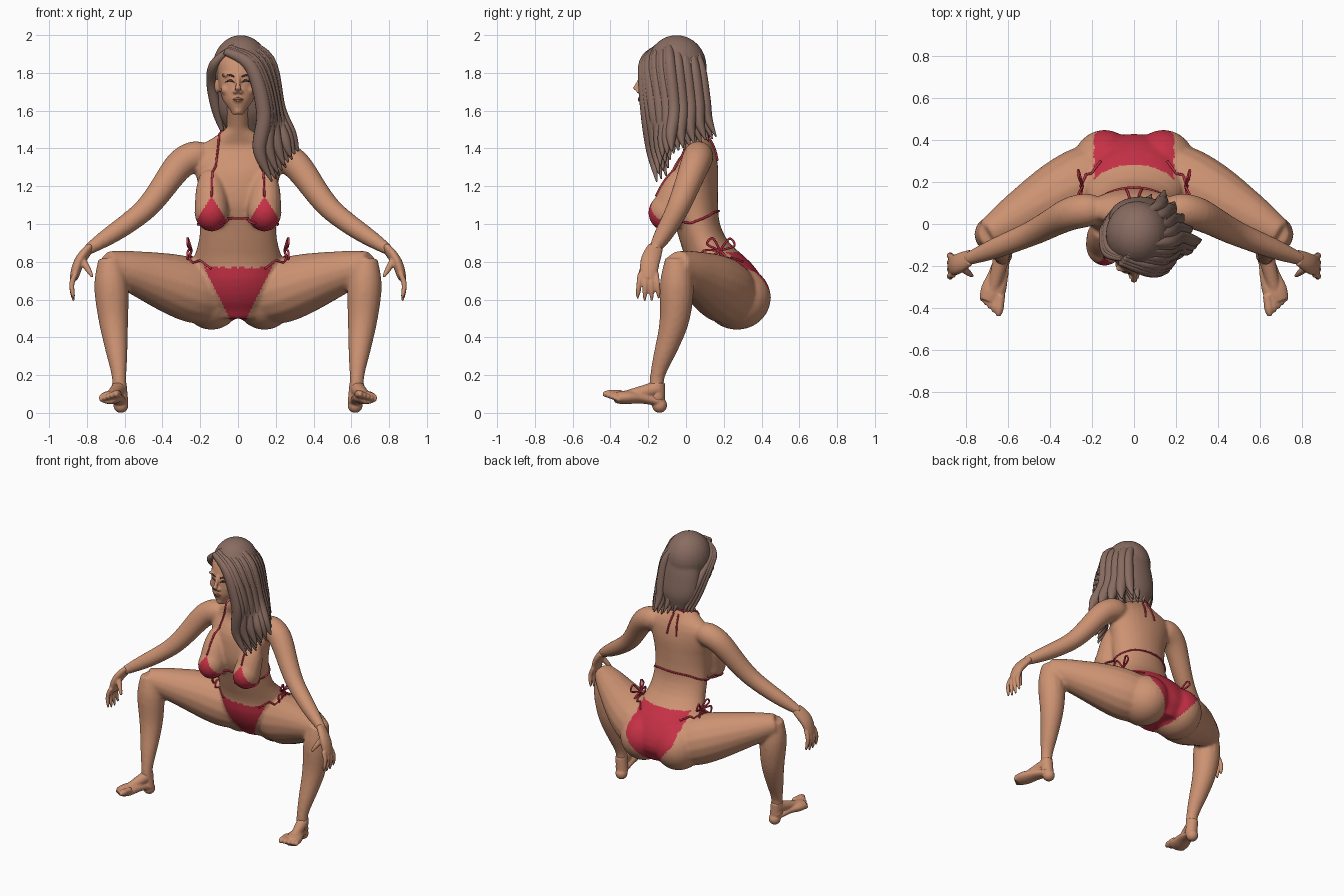
import bpy, bmesh, math
from mathutils import Vector, Matrix
from mathutils.bvhtree import BVHTree

default = bpy.data.objects.get("Cube")
if default:
    bpy.data.objects.remove(default)


def material(name, red, green, blue):
    mat = bpy.data.materials.new(name)
    mat.use_nodes = True
    mat.diffuse_color = (red, green, blue, 1)
    shader = mat.node_tree.nodes["Principled BSDF"]
    shader.inputs["Base Color"].default_value = mat.diffuse_color
    return mat


skin = material("skin", .61, .29, .17)
brown = material("brown hair", .25, .15, .12)
cloth = material("red cloth", .56, .03, .06)
dark = material("dark lash", .07, .04, .03)
lip = material("lip", .42, .15, .1)


def spline(keys, count=24):
    """Evenly sampled smooth curve through vectors or numbers."""
    last = len(keys) - 1
    samples = []
    for step in range(count + 1):
        place = step / count * last
        index = min(int(place), last - 1)
        t = place - index
        a, b, c, d = (keys[min(max(index + near, 0), last)] for near in (-1, 0, 1, 2))
        samples.append((b*2 + (c - a)*t + (a*2 - b*5 + c*4 - d)*t*t
                        + (b*3 - a - c*3 + d)*t*t*t) * .5)
    return samples


def loft(bm, frames, sides):
    """Closed skin over rings given as centre and two half-axis vectors."""
    angles = [math.tau * k / sides for k in range(sides)]
    rings = [[bm.verts.new(centre + across * math.cos(a) + along * math.sin(a)) for a in angles]
             for centre, across, along in frames]
    for low, high in zip(rings, rings[1:]):
        for k in range(sides):
            bm.faces.new((low[k - 1], low[k], high[k], high[k - 1]))
    bm.faces.new(rings[0])
    bm.faces.new(rings[-1])


def tube(bm, points, radii, side=1, flat=1, ref=(0, 0, 1), sides=16):
    """Tube along a path; the radii are spread evenly over its length."""
    path = spline([Vector((x * side, y, z)) for x, y, z in points])
    frames = []
    for index, (centre, radius) in enumerate(zip(path, spline(radii))):
        ahead = path[min(index + 1, len(path) - 1)] - path[max(index - 1, 0)]
        across = ahead.cross(Vector(ref)).normalized()
        along = ahead.normalized().cross(across)
        frames.append((centre, across * radius, along * radius * flat))
    loft(bm, frames, sides)


def stack(bm, bottom, top, centres, widths, depths, x=0):
    """Level oval sections at equal height steps."""
    sections = list(zip(spline(centres), spline(widths), spline(depths)))
    frames = []
    for index, (y, width, depth) in enumerate(sections):
        z = bottom + (top - bottom) * index / (len(sections) - 1)
        frames.append((Vector((x, y, z)), Vector((width, 0, 0)), Vector((0, depth, 0))))
    loft(bm, frames, sides=32)


def ball(bm, centre, radii):
    shape = Matrix.Translation(centre) @ Matrix.Diagonal((*radii, 1))
    bmesh.ops.create_uvsphere(bm, u_segments=24, v_segments=16, radius=1, matrix=shape)


def finish(name, bm, mat, voxel=0, smooth=0):
    """Turn the parts into one object, fused and softened when asked."""
    bmesh.ops.recalc_face_normals(bm, faces=bm.faces[:])
    mesh = bpy.data.meshes.new(name)
    bm.to_mesh(mesh)
    bm.free()
    thing = bpy.data.objects.new(name, mesh)
    bpy.context.collection.objects.link(thing)
    if voxel:
        fuse = thing.modifiers.new("fuse", 'REMESH')
        fuse.mode, fuse.voxel_size = 'VOXEL', voxel
        soften = thing.modifiers.new("soften", 'SMOOTH')
        soften.factor, soften.iterations = .5, smooth
        graph = bpy.context.evaluated_depsgraph_get()
        baked = bpy.data.meshes.new_from_object(thing.evaluated_get(graph))
        thing.modifiers.clear()
        thing.data = baked
    thing.data.materials.append(mat)
    for face in thing.data.polygons:
        face.use_smooth = True
    return thing


# Torso, neck and limbs fused into one body
FRONTAL, SIDEWAYS = (0, 1, 0), (1, 0, 0)
bm = bmesh.new()
stack(bm, .5, 1.5,
      centres=[.25, .24, .21, .17, .1, .06, .04, .04, .05, .07, .03],
      widths=[.15, .24, .25, .24, .21, .2, .2, .21, .23, .22, .07],
      depths=[.13, .19, .2, .17, .13, .12, .13, .13, .12, .08, .07])
tube(bm, [(0, .05, 1.45), (0, -.05, 1.66)], [.06])
for side in (1, -1):
    ball(bm, (side * .14, .27, .61), (.16, .18, .17))
    # bust
    ball(bm, (side * .14, -.1, 1.06), (.09, .1, .1))
    tube(bm, [(.15, -.02, 1.27), (.14, -.09, 1.08)], [.05, .08, .09], side, ref=SIDEWAYS)
    # thigh, shin and arm
    tube(bm, [(.13, .25, .61), (.4, .12, .7), (.7, -.05, .79)], [.15, .17, .15, .11, .07], side)
    tube(bm, [(.68, -.05, .82), (.66, -.06, .5), (.63, -.15, .2), (.63, -.15, .06)],
         [.06, .09, .08, .06, .04, .04, .04], side, ref=FRONTAL)
    tube(bm, [(.16, .07, 1.37), (.3, .05, 1.32), (.5, -.05, 1.07), (.8, -.17, .86)],
         [.06, .08, .08, .07, .06, .05, .03], side)
body = finish("body", bm, skin, voxel=.01, smooth=10)

# Swimsuit panels follow the body surface
body.data.materials.append(cloth)
for face in body.data.polygons:
    x, y, z = abs(face.center.x), face.center.y, face.center.z
    normal = face.normal
    rise = max(0, z - .47)
    cup = y < -.1 and x < .25 and z > .95 and abs(x - .14) < min(.08, .6 * (1.15 - z))
    front = normal.y < .15 and z < .77 and y < .32 and x < .03 + .5 * rise
    back = normal.y > .1 and y > .2 and z < .85 and x < .03 + .16 * min(1, rise * 5)
    crotch = normal.z < -.4 and z < .56 and x < .03
    if cup or front or back or crotch:
        face.material_index = 1

# Thin cords laid on the body
surface = BVHTree.FromPolygons([v.co for v in body.data.vertices],
                               [face.vertices[:] for face in body.data.polygons])


def cord(bm, points, side):
    path = []
    for point in spline([Vector(p) for p in points]):
        point.x *= side
        hit, normal, _, _ = surface.find_nearest(point)
        path.append(hit + normal * .003)
    tube(bm, path, [.006], ref=(.3, .2, .9), sides=6)


bm = bmesh.new()
for side in (1, -1):
    # halter, loose ends, chest band, centre link and hip ties
    cord(bm, [(.14, -.15, 1.14), (.13, -.1, 1.3), (.1, 0, 1.45), (.04, .1, 1.5), (0, .1, 1.5)], side)
    cord(bm, [(.02, .13, 1.48), (.04, .2, 1.34)], side)
    cord(bm, [(.2, -.13, 1), (.23, 0, 1), (.15, .17, 1.06), (0, .2, 1.07)], side)
    cord(bm, [(.09, -.17, 1), (.05, -.1, 1.02), (0, -.1, 1.02)], side)
    cord(bm, [(.16, 0, .76), (.25, .1, .83), (.23, .25, .85), (.17, .32, .82)], side)
    knot = Vector((.245, .18, .86))
    for turn in (.8, 2.2, 3.6, 5):
        reach = Vector((.02, math.cos(turn) * .09, math.sin(turn) * .06))
        spread = Vector((0, -reach.z, reach.y)) * .3
        tube(bm, [knot, knot + reach + spread, knot + reach - spread, knot], [.006], side,
             ref=(.9, .1, .2), sides=6)
finish("swimsuit_cords", bm, cloth)

# Hands and feet
for side, label in ((1, "left"), (-1, "right")):
    bm = bmesh.new()
    tube(bm, [(.78, -.16, .88), (.84, -.19, .8), (.87, -.2, .71)], [.04, .05, .05, .04],
         side, flat=.55, ref=SIDEWAYS)
    for finger in (-1.5, -.5, .5, 1.5):
        base, tip = -.2 + .027 * finger, -.2 + .038 * finger
        drop = .585 + .014 * abs(finger)
        tube(bm, [(.86, base, .74), (.88, (base + tip) / 2, .68), (.87, tip, drop)],
             [.015, .015, .014, .012, .006], side, ref=SIDEWAYS)
    tube(bm, [(.83, -.2, .82), (.77, -.25, .72)], [.02, .017, .008], side, ref=SIDEWAYS)
    finish(label + "_hand", bm, skin, voxel=.006, smooth=3)

    bm = bmesh.new()
    tube(bm, [(.62, -.12, .05), (.65, -.25, .08), (.69, -.37, .08)], [.03, .04, .05, .06, .05],
         side, flat=.6)
    tube(bm, [(.63, -.15, .13), (.67, -.31, .09)], [.04, .03], side)
    tube(bm, [(.63, -.15, .16), (.62, -.15, .05)], [.04], side, ref=FRONTAL)
    ball(bm, (side * .62, -.14, .04), (.04, .04, .04))
    for toe in range(5):
        thick = .021 - .002 * toe
        base = Vector((.635 + .02 * toe, -.34, .1 - .007 * toe))
        tip = base + Vector((.013, -.1 + .018 * toe, 0))
        tube(bm, [base, tip], [thick, thick, thick, thick / 2], side)
    finish(label + "_foot", bm, skin, voxel=.006, smooth=3)

# Head with nose, chin, brow ridge, cheeks and ears
bm = bmesh.new()
stack(bm, 1.58, 1.96,
      centres=[-.19, -.15, -.12, -.1, -.08, -.07],
      widths=[.03, .08, .1, .11, .11, .04],
      depths=[.03, .09, .12, .13, .12, .05])
tube(bm, [(0, -.23, 1.79), (0, -.27, 1.71)], [.01, .012, .016], ref=SIDEWAYS)
ball(bm, (0, -.23, 1.66), (.03, .02, .02))
ball(bm, (0, -.21, 1.6), (.02, .02, .02))
for side in (1, -1):
    ball(bm, (side * .015, -.25, 1.7), (.012, .014, .01))
    ball(bm, (side * .05, -.21, 1.79), (.04, .02, .01))
    ball(bm, (side * .06, -.19, 1.71), (.03, .03, .03))
    ball(bm, (side * .11, -.09, 1.73), (.015, .03, .04))
head = finish("head", bm, skin, voxel=.007, smooth=3)

# Brows, lashes and lips drawn on the face
face_tree = BVHTree.FromPolygons([v.co for v in head.data.vertices],
                                 [face.vertices[:] for face in head.data.polygons])


def face_stroke(bm, points, radii, side):
    path = []
    for x, z in points:
        hit = face_tree.ray_cast(Vector((x * side, -1, z)), Vector(FRONTAL))[0]
        path.append(hit)
    tube(bm, path, radii, sides=8)


bm = bmesh.new()
for side in (1, -1):
    face_stroke(bm, [(.02, 1.78), (.05, 1.79), (.08, 1.78)], [.004, .005, .002], side)
    face_stroke(bm, [(.02, 1.75), (.04, 1.76), (.07, 1.75)], [.002, .006, .002], side)
finish("brows_and_lashes", bm, dark)
bm = bmesh.new()
for z in (1.655, 1.665):
    face_stroke(bm, [(-.03, 1.66), (0, z), (.03, 1.66)], [.002, .007, .002], 1)
finish("lips", bm, lip)

# Hair mass behind and above the face
bm = bmesh.new()
ball(bm, (.015, -.05, 1.83), (.15, .16, .17))
stack(bm, 1.46, 1.86, centres=[.06, .04, .02, 0], widths=[.07, .14, .15, .13],
      depths=[.04, .09, .1, .1], x=.03)
finish("hair_cap", bm, brown, voxel=.01, smooth=3)

# Locks fan out between four guide paths
swept = [(-.06, -.17, 1.92), (.08, -.21, 1.84), (.15, -.19, 1.6), (.13, -.16, 1.4), (.2, -.13, 1.24)]
outer = [(0, -.1, 1.97), (.15, -.1, 1.86), (.2, -.08, 1.6), (.26, -.1, 1.46), (.3, -.1, 1.37)]
nape = [(.02, .03, 1.95), (.1, .07, 1.82), (.12, .09, 1.65), (.12, .1, 1.55), (.13, .14, 1.45)]
tucked = [(-.05, -.16, 1.92), (-.12, -.13, 1.85), (-.13, -.03, 1.75), (-.1, .04, 1.6), (-.06, .08, 1.47)]


def fan(name, start, end, count, width):
    for index in range(count):
        bm = bmesh.new()
        path = [Vector(a).lerp(Vector(b), index / count) for a, b in zip(start, end)]
        for strand in (-1, 0, 1):
            shift = Vector((.4, .5, .3)) * strand * width
            points = [point + shift * (.4 + .15 * step) for step, point in enumerate(path)]
            tube(bm, points, [width * part for part in (.4, .7, .8, .7, .1)], flat=.85,
                 ref=(.2, .9, .1), sides=12)
        finish(f"{name}_{index + 1}", bm, brown)


fan("swept_lock", swept, outer, 3, .05)
fan("side_lock", outer, nape, 4, .05)
fan("nape_lock", nape, tucked, 3, .04)
fan("tucked_lock", tucked, nape, 1, .035)
